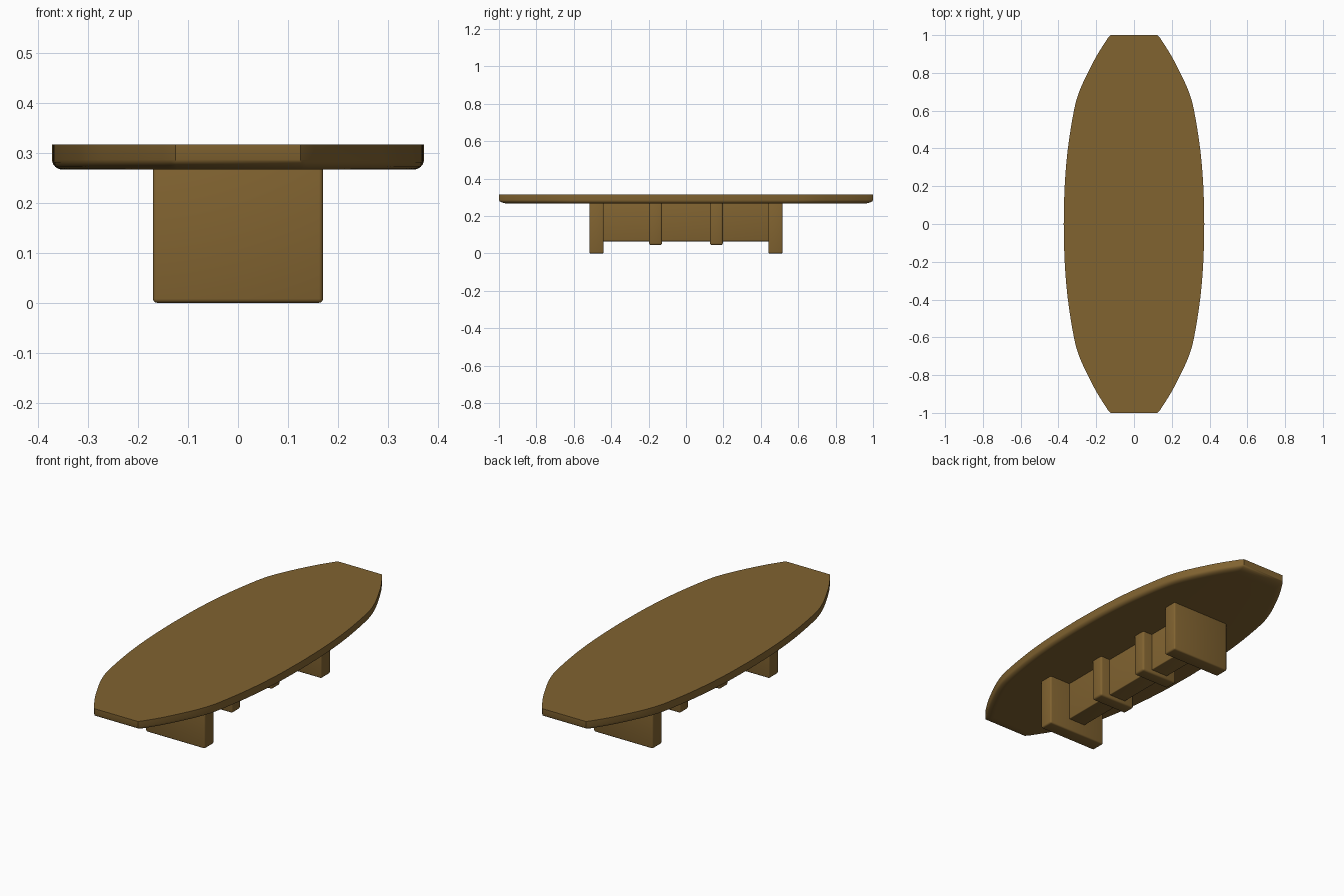
import bpy, bmesh, math
from mathutils import Vector

cube = bpy.data.objects.get("Cube")
if cube:
    bpy.data.objects.remove(cube, do_unlink=True)

wood = bpy.data.materials.new("brown_wood")
wood.use_nodes = True
wood.diffuse_color = (0.22, 0.125, 0.03, 1)
wood.node_tree.nodes["Principled BSDF"].inputs["Base Color"].default_value = wood.diffuse_color

TOP, UNDERSIDE = 0.316, 0.266


def finish(name, bm):
    bmesh.ops.recalc_face_normals(bm, faces=bm.faces)
    mesh = bpy.data.meshes.new(name)
    bm.to_mesh(mesh)
    bm.free()
    mesh.materials.append(wood)
    obj = bpy.data.objects.new(name, mesh)
    bpy.context.collection.objects.link(obj)
    bpy.ops.object.select_all(action='DESELECT')
    obj.select_set(True)
    bpy.context.view_layer.objects.active = obj
    bpy.ops.object.shade_smooth_by_angle(angle=math.radians(35))
    return obj


def smooth_path(points, steps=4):
    """Catmull-Rom curve through the points."""
    pts = [Vector(p) for p in points]
    pts = [2 * pts[0] - pts[1]] + pts + [2 * pts[-1] - pts[-2]]
    path = []
    for a, b, c, d in zip(pts, pts[1:], pts[2:], pts[3:]):
        for i in range(steps):
            t = i / steps
            path.append(0.5 * (2 * b + (c - a) * t + (2 * a - 5 * b + 4 * c - d) * t * t
                               + (3 * b - a - 3 * c + d) * t ** 3))
    return path + [pts[-2]]


def tabletop():
    # Half width along one quarter of the boat-shaped outline
    quarter = [(0.372, 0), (0.367, 0.2), (0.35, 0.4), (0.318, 0.6), (0.29, 0.7),
               (0.245, 0.8), (0.192, 0.9), (0.138, 0.985)]
    q = smooth_path(quarter) + [Vector((0.125, 1.0))]
    right = [Vector((p.x, -p.y)) for p in reversed(q[1:])] + q
    outline = right + [-p for p in right]
    # Straight rim on top, rounded lower edge
    rings = [(1, TOP)]
    inset, drop, steps = 0.06, 0.02, 6
    for i in range(steps + 1):
        a = math.pi / 2 * i / steps
        rings.append((1 - inset * (1 - math.cos(a)), UNDERSIDE + drop * (1 - math.sin(a))))
    bm = bmesh.new()
    loops = [[bm.verts.new((p.x * s, p.y * s, z)) for p in outline] for s, z in rings]
    for upper, lower in zip(loops, loops[1:]):
        for i in range(len(outline)):
            j = (i + 1) % len(outline)
            bm.faces.new((upper[i], upper[j], lower[j], lower[i]))
    bm.faces.new(loops[0])
    bm.faces.new(loops[-1])
    finish("tabletop", bm)


def block(name, width, y0, y1, bottom, bevel):
    """Soft-edged block hanging under the tabletop."""
    bm = bmesh.new()
    bmesh.ops.create_cube(bm, size=1)
    top = UNDERSIDE + 0.015
    for v in bm.verts:
        v.co = (v.co.x * width, (y0 + y1) / 2 + v.co.y * (y1 - y0),
                (top + bottom) / 2 + v.co.z * (top - bottom))
    bmesh.ops.bevel(bm, geom=bm.edges[:], offset=bevel, segments=3, profile=0.5,
                    affect='EDGES')
    finish(name, bm)


tabletop()

# Legs and ribs repeat at both ends
for side, sign in (("front", -1), ("back", 1)):
    y = sorted((sign * 0.44, sign * 0.516))
    block(side + "_leg", 0.34, y[0], y[1], 0, 0.008)
    y = sorted((sign * 0.128, sign * 0.197))
    block(side + "_rib", 0.21, y[0], y[1], 0.045, 0.01)

# Beam joining the legs
block("centre_beam", 0.10, -0.45, 0.45, 0.065, 0.004)
